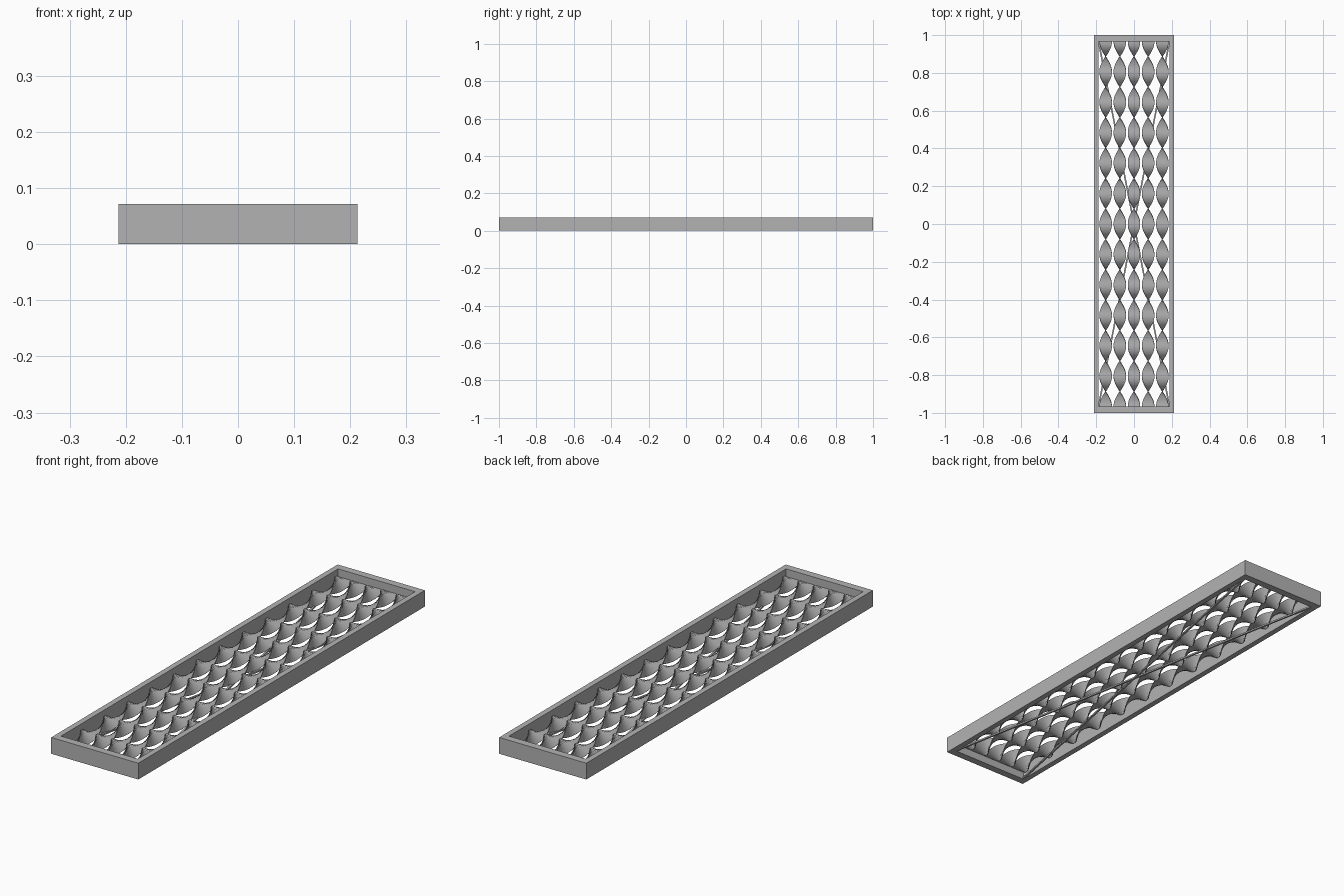
import bpy, bmesh, math
from mathutils import Vector

if "Cube" in bpy.data.objects:
    bpy.data.objects.remove(bpy.data.objects["Cube"])

grey = bpy.data.materials.new("steel grey")
grey.diffuse_color = (0.45, 0.45, 0.45, 1)
grey.use_nodes = True
grey.node_tree.nodes["Principled BSDF"].inputs["Base Color"].default_value = grey.diffuse_color

HX, HY, H = 0.213, 1.0, 0.072      # outer half sizes and height
IX, IY = 0.188, 0.967              # inner opening


def finish(name, bm):
    bmesh.ops.recalc_face_normals(bm, faces=bm.faces)
    me = bpy.data.meshes.new(name)
    bm.to_mesh(me)
    bm.free()
    me.materials.append(grey)
    ob = bpy.data.objects.new(name, me)
    bpy.context.collection.objects.link(ob)
    return ob


# rectangular frame
bm = bmesh.new()
rings = []
for hx, hy, z in ((HX, HY, 0), (HX, HY, H), (IX, IY, H), (IX, IY, 0)):
    rings.append([bm.verts.new((sx * hx, sy * hy, z))
                  for sx, sy in ((-1, -1), (1, -1), (1, 1), (-1, 1))])
for i in range(4):
    a, b = rings[i], rings[(i + 1) % 4]
    for j in range(4):
        k = (j + 1) % 4
        bm.faces.new((a[j], a[k], b[k], b[j]))
finish("frame", bm)


# twisted flat bars running along the frame
def twisted_bar(name, x, width=0.066, thick=0.004, half_turns=12, steps=192):
    bm = bmesh.new()
    prev = None
    for i in range(steps + 1):
        t = i / steps
        a = math.pi * half_turns * t
        c, s = math.cos(a), math.sin(a)
        y = -IY + 2 * IY * t
        ring = []
        for u, v in ((-1, -1), (1, -1), (1, 1), (-1, 1)):
            u, v = u * width / 2, v * thick / 2
            ring.append(bm.verts.new((x + u * c - v * s, y, H / 2 + u * s + v * c)))
        if prev:
            for j in range(4):
                k = (j + 1) % 4
                bm.faces.new((prev[j], prev[k], ring[k], ring[j]))
        else:
            bm.faces.new(ring)
        prev = ring
    bm.faces.new(prev)
    ob = finish(name, bm)
    for p in ob.data.polygons:
        p.use_smooth = len(p.vertices) == 4
    bpy.context.view_layer.objects.active = ob
    ob.select_set(True)
    bpy.ops.object.shade_smooth_by_angle(angle=math.radians(35))
    ob.select_set(False)


for n in range(5):
    twisted_bar(f"twisted_bar_{n + 1}", (n - 2) * 0.075)

# crossed diagonal braces under the bars
for side, name in ((1, "brace_right"), (-1, "brace_left")):
    bm = bmesh.new()
    a, b = Vector((-side * IX, -IY, 0)), Vector((side * IX, IY, 0))
    n = Vector((-(b - a).y, (b - a).x, 0)).normalized() * 0.004
    base = [bm.verts.new(p + Vector((0, 0, 0.001))) for p in (a - n, a + n, b + n, b - n)]
    f = bm.faces.new(base)
    top = bmesh.ops.extrude_face_region(bm, geom=[f])
    bmesh.ops.translate(bm, vec=(0, 0, 0.007),
                        verts=[v for v in top["geom"] if isinstance(v, bmesh.types.BMVert)])
    finish(name, bm)
